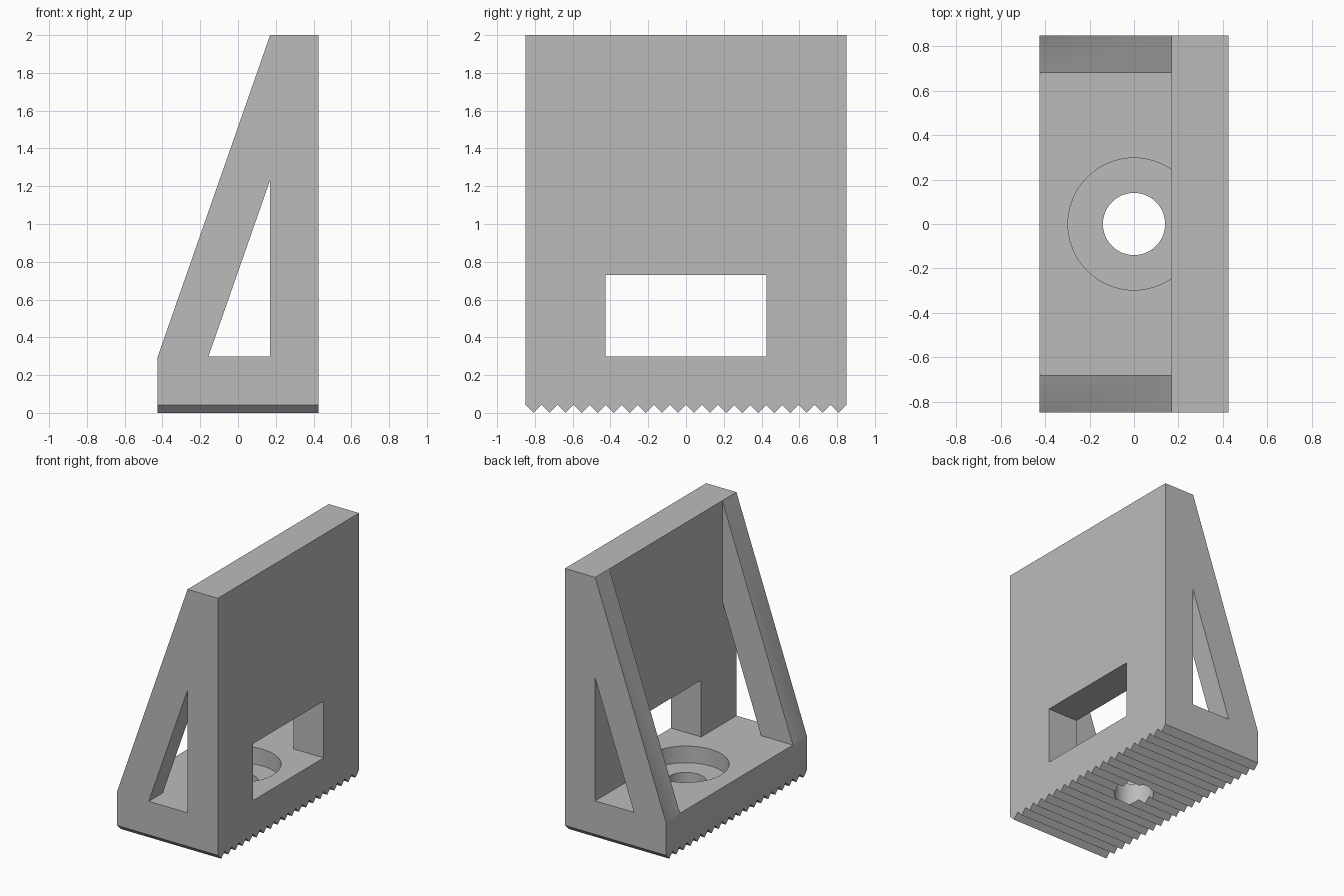
import bpy
import bmesh
from math import cos, sin, pi, radians
from mathutils import Vector

default = bpy.data.objects.get("Cube")
if default:
    bpy.data.objects.remove(default, do_unlink=True)

# Main dimensions
U = 0.085                      # design unit
HALF_X, HALF_Y, HEIGHT = 5 * U, 10 * U, 2.0
TOOTH = U / 2                  # tooth height and half pitch
FLOOR = 3.5 * U                # top of the base
PLATE_X = 2 * U                # inner face of the upright plate
WALL_Y = 8 * U                 # inner face of the side walls
SLOPE = (HEIGHT - FLOOR) / (PLATE_X + HALF_X)

grey = bpy.data.materials.new("plain grey")
grey.use_nodes = True
grey.diffuse_color = (0.5, 0.5, 0.5, 1)
grey.node_tree.nodes["Principled BSDF"].inputs["Base Color"].default_value = (0.5, 0.5, 0.5, 1)


def prism(name, profile, axis, start, end):
    """Extrude a closed 2D profile along the given axis."""
    place = {
        "x": lambda u, v: Vector((start, u, v)),
        "y": lambda u, v: Vector((u, start, v)),
        "z": lambda u, v: Vector((u, v, start)),
    }[axis]
    step = Vector([(end - start) * (axis == a) for a in "xyz"])
    bm = bmesh.new()
    face = bm.faces.new([bm.verts.new(place(u, v)) for u, v in profile])
    grown = bmesh.ops.extrude_face_region(bm, geom=[face], use_keep_orig=True)
    moved = [g for g in grown["geom"] if isinstance(g, bmesh.types.BMVert)]
    bmesh.ops.translate(bm, verts=moved, vec=step)
    bmesh.ops.recalc_face_normals(bm, faces=bm.faces)
    mesh = bpy.data.meshes.new(name)
    bm.to_mesh(mesh)
    bm.free()
    mesh.materials.append(grey)
    obj = bpy.data.objects.new(name, mesh)
    bpy.context.scene.collection.objects.link(obj)
    return obj


def rectangle(u0, v0, u1, v1):
    return [(u0, v0), (u1, v0), (u1, v1), (u0, v1)]


def circle(radius, sides=64):
    return [(radius * cos(2 * pi * i / sides), radius * sin(2 * pi * i / sides))
            for i in range(sides)]


# Body block with a row of grip teeth underneath
teeth = [(-HALF_Y + i * TOOTH, TOOTH * (1 - i % 2)) for i in range(41)]
bracket = prism("bracket", teeth + [(HALF_Y, HEIGHT), (-HALF_Y, HEIGHT)],
                "x", -HALF_X, HALF_X)

# Sloped edge of the side walls, carried past the block
low_x, high_x = -HALF_X - 0.15, PLATE_X + 0.1
low_z = FLOOR - 0.15 * SLOPE
high_z = HEIGHT + 0.1 * SLOPE

cutters = [
    prism("slope_cutter", [(low_x, low_z), (high_x, high_z), (low_x, high_z)], "y", -1, 1),
    prism("pocket_cutter", rectangle(-1, FLOOR, PLATE_X, 3), "y", -WALL_Y, WALL_Y),
    prism("side_opening_cutter",
          [(-0.157, FLOOR), (PLATE_X, FLOOR), (PLATE_X, 1.232)], "y", -1, 1),
    prism("window_cutter", rectangle(-5 * U, FLOOR, 5 * U, 0.73), "x", 0, 1),
    prism("counterbore_cutter", circle(3.5 * U), "z", 2 * U, 0.5),
    prism("bolt_hole_cutter", circle(1.65 * U), "z", -0.5, 0.5),
]
for cutter in cutters:
    cutter.hide_render = True
    cut = bracket.modifiers.new(cutter.name, "BOOLEAN")
    cut.operation = "DIFFERENCE"
    cut.solver = "EXACT"
    cut.object = cutter

# Bake the cuts and discard the cutters
graph = bpy.context.evaluated_depsgraph_get()
graph.update()
result = bpy.data.meshes.new_from_object(bracket.evaluated_get(graph))
bracket.modifiers.clear()
bracket.data = result
bracket.data.name = "bracket"
for cutter in cutters:
    bpy.data.objects.remove(cutter, do_unlink=True)

# Smooth the round bore, keep every corner crisp
result.shade_smooth()
result.set_sharp_from_angle(angle=radians(30))
